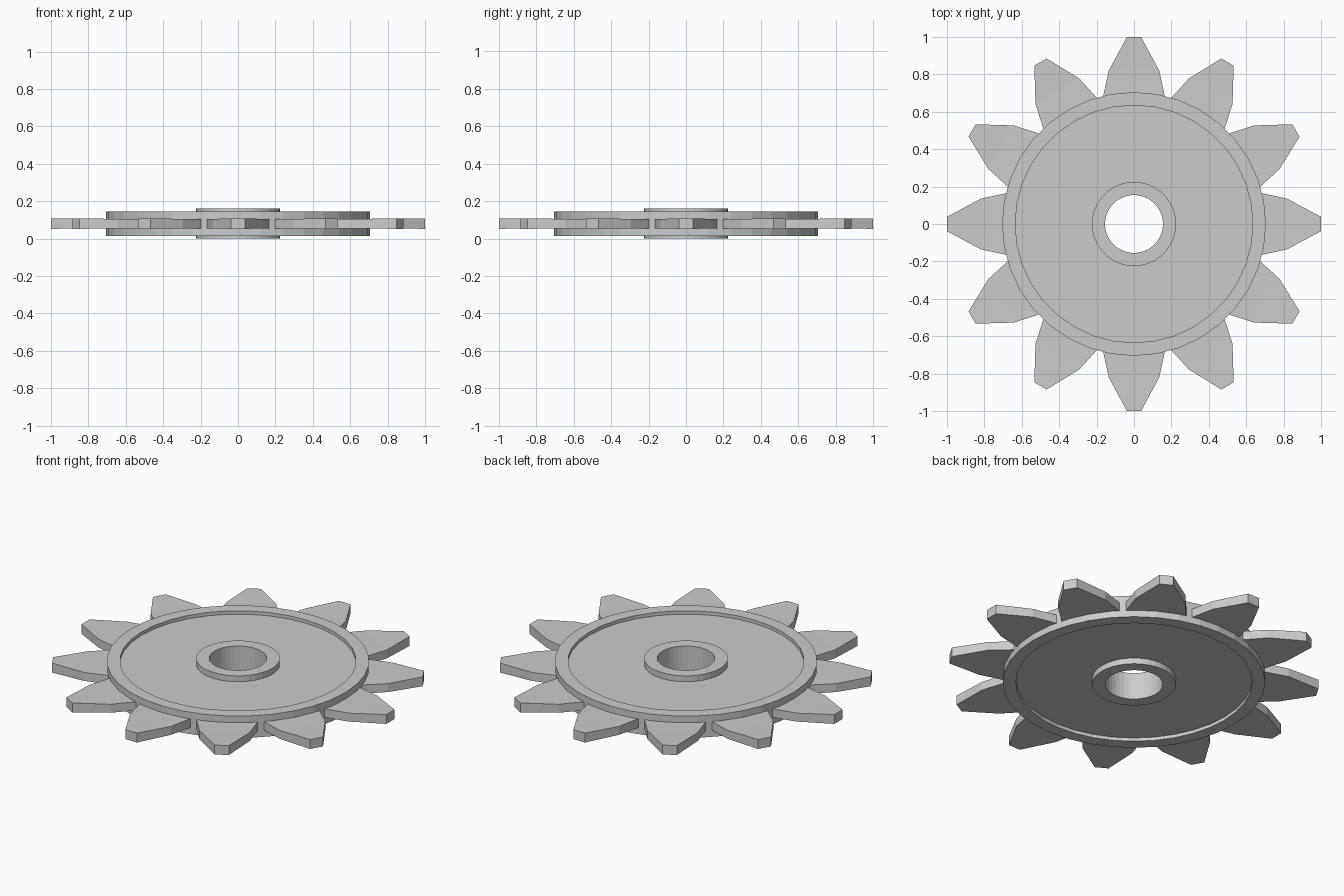
import bpy, bmesh
from math import cos, sin, pi

if "Cube" in bpy.data.objects:
    bpy.data.objects.remove(bpy.data.objects["Cube"])

SEG = 36
TEETH = 12
MID_Z = 0.08


def finish(name, bm):
    bmesh.ops.recalc_face_normals(bm, faces=bm.faces[:])
    me = bpy.data.meshes.new(name)
    bm.to_mesh(me)
    bm.free()
    ob = bpy.data.objects.new(name, me)
    bpy.context.collection.objects.link(ob)
    return ob


def lathe(name, profile):
    """Revolve a closed (radius, z) profile around the z axis."""
    bm = bmesh.new()
    rings = []
    for i in range(SEG):
        a = 2 * pi * i / SEG
        rings.append([bm.verts.new((r * cos(a), r * sin(a), z)) for r, z in profile])
    n = len(profile)
    for i in range(SEG):
        p, q = rings[i], rings[(i + 1) % SEG]
        for j in range(n):
            k = (j + 1) % n
            bm.faces.new((p[j], q[j], q[k], p[k]))
    return finish(name, bm)


# Wheel body: raised hub with bore, recessed web, raised rim
half = [(0.155, 0.08), (0.225, 0.08), (0.225, 0.045), (0.635, 0.045),
        (0.635, 0.065), (0.705, 0.065)]
profile = [(r, MID_Z + h) for r, h in half] + [(r, MID_Z - h) for r, h in reversed(half)]
lathe("wheel_body", profile)

# Teeth: (radius, half width, half thickness) stations from root to tip
stations = [(0.67, 0.168, 0.026), (0.82, 0.135, 0.025), (1.0, 0.038, 0.028)]
bm = bmesh.new()
for t in range(TEETH):
    a = 2 * pi * t / TEETH
    c, s = cos(a), sin(a)
    loops = []
    for r, w, h in stations:
        loops.append([bm.verts.new((r * c - y * s, r * s + y * c, MID_Z + z))
                      for y, z in ((-w, -h), (w, -h), (w, h), (-w, h))])
    for p, q in zip(loops, loops[1:]):
        for j in range(4):
            k = (j + 1) % 4
            bm.faces.new((p[j], p[k], q[k], q[j]))
    bm.faces.new(loops[0])
    bm.faces.new(loops[-1])
finish("sprocket_teeth", bm)
